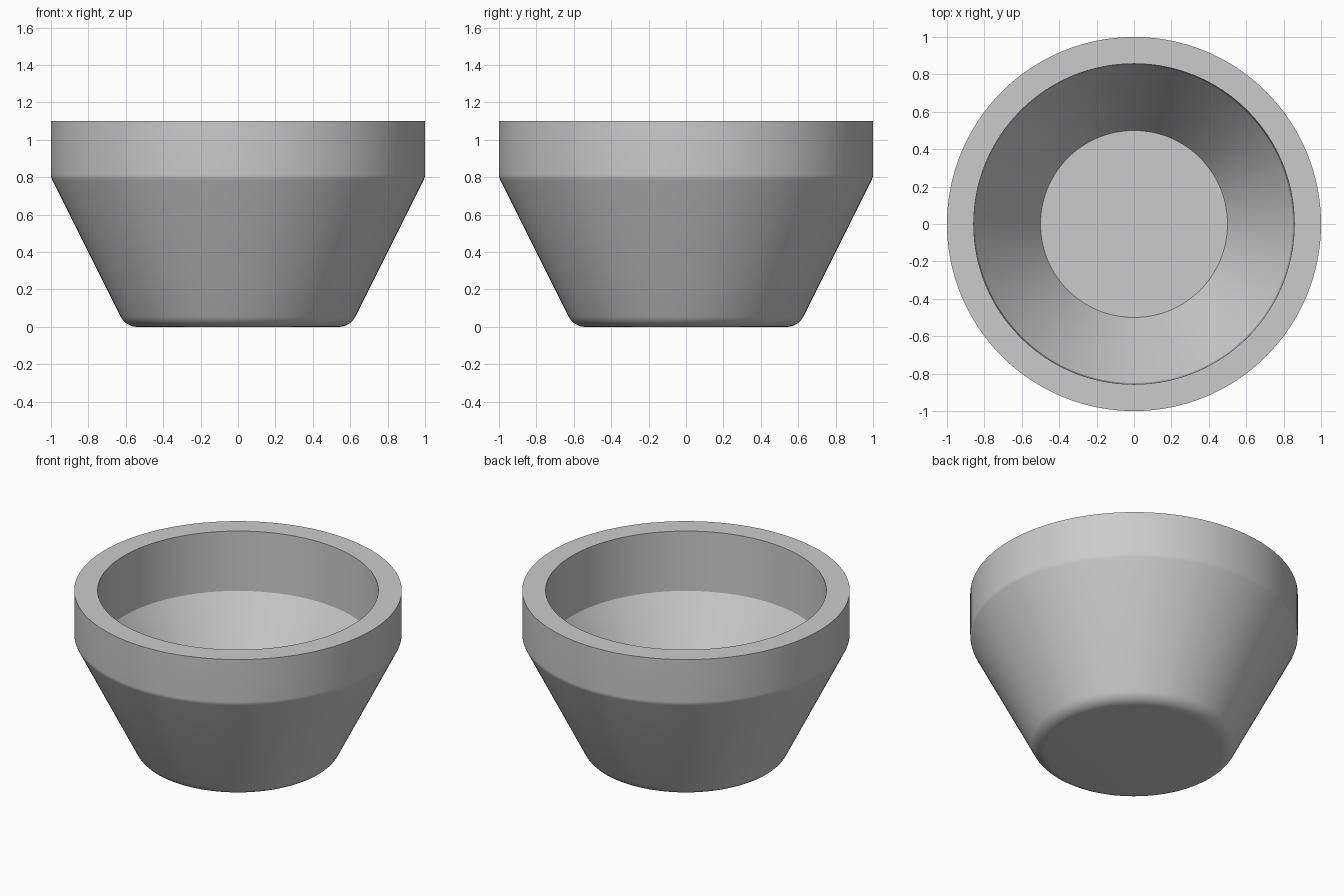
import bpy
import bmesh
import math
from mathutils import Vector

SEGMENTS = 128

cube = bpy.data.objects.get("Cube")
if cube:
    bpy.data.objects.remove(cube, do_unlink=True)


def make_material(name, colour):
    mat = bpy.data.materials.new(name)
    mat.use_nodes = True
    mat.diffuse_color = colour
    mat.node_tree.nodes["Principled BSDF"].inputs["Base Color"].default_value = colour
    return mat


def fillet(before, corner, after, radius, steps):
    """Points of a round that replaces a profile corner."""
    p = Vector(corner)
    a = (Vector(before) - p).normalized()
    b = (Vector(after) - p).normalized()
    half = a.angle(b) / 2
    centre = p + (a + b).normalized() * (radius / math.sin(half))
    reach = radius / math.tan(half)
    start = p + a * reach - centre
    end = p + b * reach - centre
    return [centre + start.lerp(end, i / steps).normalized() * radius
            for i in range(steps + 1)]


def lathe(name, profile, material):
    """Spin an (r, z) profile about the z axis into a closed solid."""
    bm = bmesh.new()
    verts = [bm.verts.new((p[0], 0, p[1])) for p in profile]
    edges = [bm.edges.new(pair) for pair in zip(verts, verts[1:])]
    bmesh.ops.spin(bm, geom=verts + edges, cent=(0, 0, 0), axis=(0, 0, 1),
                   angle=math.tau, steps=SEGMENTS)
    bmesh.ops.remove_doubles(bm, verts=bm.verts, dist=0.0001)
    bmesh.ops.recalc_face_normals(bm, faces=bm.faces)
    mesh = bpy.data.meshes.new(name)
    bm.to_mesh(mesh)
    bm.free()
    mesh.materials.append(material)
    obj = bpy.data.objects.new(name, mesh)
    bpy.context.collection.objects.link(obj)
    bpy.ops.object.select_all(action="DESELECT")
    obj.select_set(True)
    bpy.context.view_layer.objects.active = obj
    bpy.ops.object.shade_smooth_by_angle(angle=math.radians(20))


grey = make_material("light grey", (0.6, 0.6, 0.6, 1))

# Outer wall: flat base, rounded foot, flared side, upright collar
base_centre, foot, shoulder, rim = (0, 0), (0.6, 0), (1, 0.8), (1, 1.1)
outside = [base_centre]
outside += fillet(base_centre, foot, shoulder, 0.1, 8)
outside += fillet(foot, shoulder, rim, 0.06, 4)
outside.append(rim)

# Hollow: slightly tapered mouth, conical seat, flat floor
inside = [(0.857, 1.1), (0.85, 0.7), (0.5, 0.15), (0, 0.15)]

lathe("tapered_cup", outside + inside, grey)
